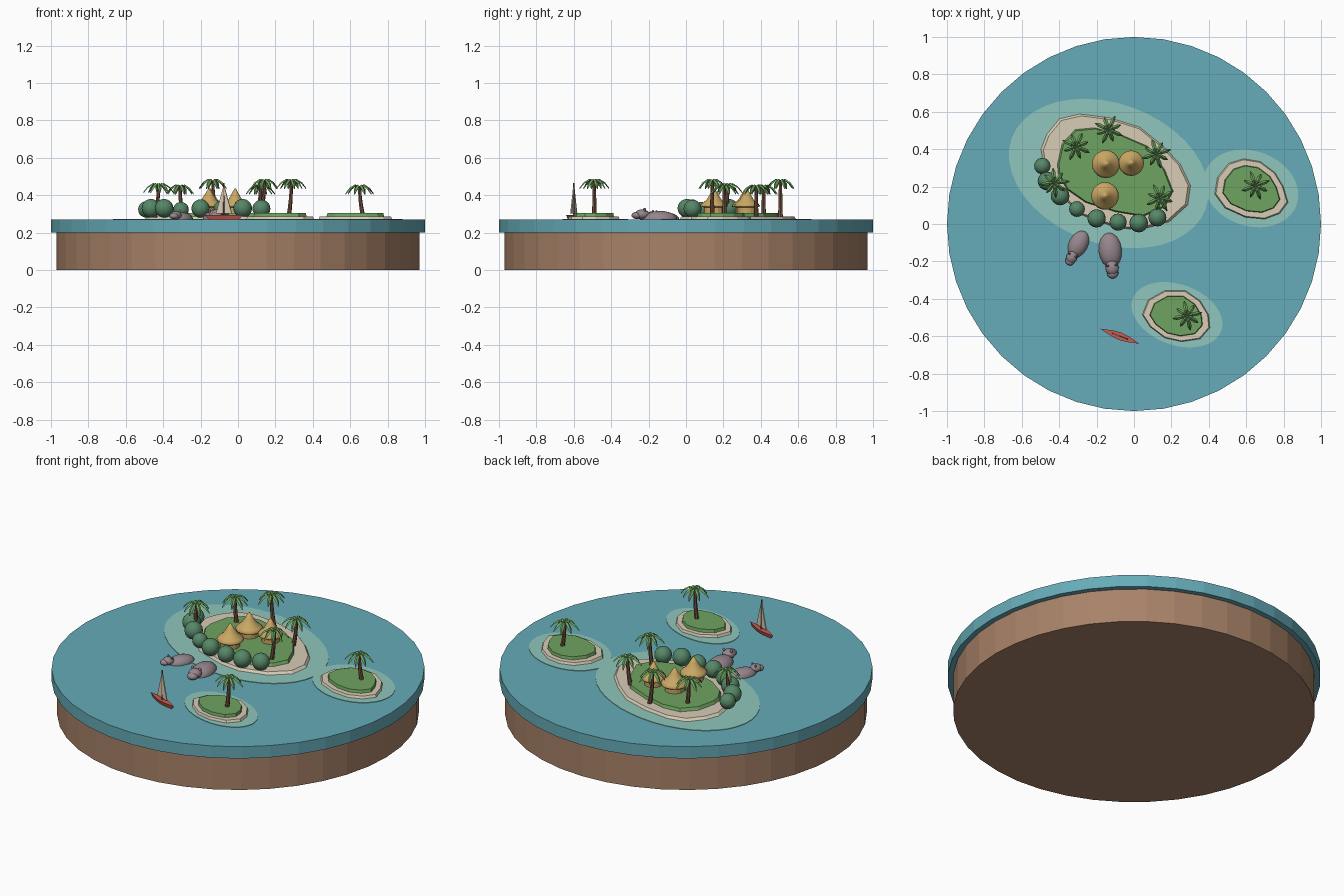
import bpy, bmesh
from math import sin, cos, pi, radians
from mathutils import Matrix, Vector

cube = bpy.data.objects.get("Cube")
if cube:
    bpy.data.objects.remove(cube, do_unlink=True)

WATER = 0.27   # height of the sea surface


def material(name, *rgb):
    color = [((c / 255 + 0.055) / 1.055) ** 2.4 for c in rgb] + [1.0]
    mat = bpy.data.materials.new(name)
    mat.use_nodes = True
    mat.diffuse_color = color
    bsdf = mat.node_tree.nodes["Principled BSDF"]
    bsdf.inputs["Base Color"].default_value = color
    bsdf.inputs["Roughness"].default_value = 0.8
    return mat


sea = material("sea blue", 102, 171, 184)
shallow = material("shallow water", 142, 198, 188)
earth = material("earth brown", 168, 130, 104)
sand = material("sand", 217, 204, 182)
green = material("grass green", 110, 164, 96)
leaf = material("bush green", 86, 135, 104)
wood = material("palm wood", 122, 84, 66)
hide = material("grey hide", 150, 134, 141)
red = material("boat red", 200, 92, 80)
thatch = material("straw", 203, 168, 100)


def finish(name, bm, mat, smooth=False):
    bmesh.ops.recalc_face_normals(bm, faces=bm.faces)
    mesh = bpy.data.meshes.new(name)
    bm.to_mesh(mesh)
    bm.free()
    mesh.materials.append(mat)
    for poly in mesh.polygons:
        poly.use_smooth = smooth
    obj = bpy.data.objects.new(name, mesh)
    bpy.context.collection.objects.link(obj)
    return obj


def loft(bm, rings):
    """Skin a stack of equal-length rings and cap both ends."""
    rows = [[bm.verts.new(p) for p in ring] for ring in rings]
    for a, b in zip(rows, rows[1:]):
        for i in range(len(a)):
            j = (i + 1) % len(a)
            bm.faces.new((a[i], a[j], b[j], b[i]))
    bm.faces.new(rows[0])
    bm.faces.new(rows[-1])


def circle(x, y, z, r, sides):
    return [(x + r * cos(2 * pi * i / sides), y + r * sin(2 * pi * i / sides), z)
            for i in range(sides)]


def lathe(name, x, y, profile, sides, mat, smooth=False):
    bm = bmesh.new()
    loft(bm, [circle(x, y, z, r, sides) for r, z in profile])
    return finish(name, bm, mat, smooth)


def ball(bm, center, radii, turn=Matrix()):
    place = turn @ Matrix.Translation(center) @ Matrix.Diagonal((*radii, 1))
    bmesh.ops.create_uvsphere(bm, u_segments=16, v_segments=10, radius=1, matrix=place)


def scaled(outline, k):
    xs, ys = zip(*outline)
    cx, cy = (min(xs) + max(xs)) / 2, (min(ys) + max(ys)) / 2
    return [(cx + (x - cx) * k, cy + (y - cy) * k) for x, y in outline]


def slab(name, outline, low, high, taper, mat):
    bm = bmesh.new()
    loft(bm, [[(x, y, low) for x, y in outline],
              [(x, y, high) for x, y in scaled(outline, taper)]])
    return finish(name, bm, mat)


# Round base of earth with the sea on top
lathe("earth_base", 0, 0, [(0.97, 0), (0.97, 0.2)], 40, earth)
lathe("sea_disc", 0, 0, [(1, 0.2), (1, WATER)], 40, sea)

# Pale shallows around each island
for name, x, y, a, b in (("main", -0.135, 0.27, 0.552, 0.375),
                         ("east", 0.625, 0.19, 0.26, 0.2),
                         ("south", 0.23, -0.485, 0.252, 0.162)):
    spin = Matrix.Rotation(radians(-20), 2)
    ring = [spin @ Vector((a * px, b * py)) + Vector((x, y))
            for px, py, _ in circle(0, 0, 0, 1, 40)]
    slab(name + "_shallows", ring, WATER - 0.002, WATER + 0.003, 1, shallow)

# Islands: a sand slab with a grass slab on it
main_sand = [(-.5, .4), (-.47, .48), (-.4, .565), (-.29, .59), (-.13, .57), (.03, .52),
             (.155, .42), (.25, .32), (.305, .205), (.29, .1), (.19, .01), (.03, -.035),
             (-.1, -.02), (-.29, .05), (-.4, .16), (-.48, .27)]
main_grass = [(-.41, .32), (-.385, .43), (-.315, .505), (-.21, .515), (-.075, .48),
              (.075, .415), (.165, .29), (.21, .175), (.165, .09), (.05, .04),
              (-.1, .065), (-.26, .115), (-.36, .185), (-.405, .265)]
east_sand = [(.43, .16), (.445, .25), (.505, .325), (.585, .35), (.675, .335), (.755, .275),
             (.8, .2), (.825, .115), (.78, .055), (.7, .025), (.595, .035), (.485, .085)]
south_sand = [(.043, -.485), (.075, -.405), (.165, -.355), (.275, -.355), (.355, -.41),
              (.4, -.485), (.407, -.555), (.355, -.615), (.255, -.63), (.165, -.61),
              (.085, -.55)]
for name, beach, lawn in (("main", main_sand, main_grass),
                          ("east", east_sand, scaled(east_sand, 0.78)),
                          ("south", south_sand, scaled(south_sand, 0.78))):
    slab(name + "_sand", beach, WATER, 0.287, 0.96, sand)
    slab(name + "_grass", lawn, 0.286, 0.304, 0.97, green)


# Palms: a curved tapering trunk and a crown of drooping fronds
def palm(name, x, y, top, lean):
    bm = bmesh.new()
    steps = 4
    loft(bm, [circle(x + lean * (1 - i / steps) ** 2, y, WATER + 0.01 +
                     (top - 0.02 - WATER) * i / steps, 0.013 - 0.0012 * i, 7)
              for i in range(steps + 1)])
    finish(name + "_trunk", bm, wood)
    bm = bmesh.new()
    count = 8
    for k in range(count):
        turn = Matrix.Translation((x, y, top - 0.014)) @ \
            Matrix.Rotation(2 * pi * k / count + 9 * x, 4, "Z")
        reach = 1 if k % 2 else 0.86
        loft(bm, [[turn @ Vector((r * reach, side * w, z + ridge))
                   for side, ridge in ((-1, -0.004), (0, 0.004), (1, -0.004))]
                  for r, z, w in ((0, 0, .005), (.028, .01, .01),
                                  (.058, -.008, .011), (.08, -.036, .002))])
    finish(name + "_fronds", bm, green)


for i, spot in enumerate(((-.135, .505, .487, .02), (-.31, .415, .457, .012),
                          (.12, .375, .457, -.02), (.14, .14, .487, -.02),
                          (-.425, .22, .465, -.02), (.65, .205, .457, .02),
                          (.285, -.49, .487, -.015))):
    palm(f"palm_{i + 1}", *spot)

# Round bushes along the front shore
for i, (x, y, r) in enumerate(((-.49, .31, .044), (-.465, .23, .05), (-.395, .15, .05),
                               (-.305, .08, .042), (-.2, .03, .049), (-.085, .01, .046),
                               (.025, .005, .05), (.125, .035, .048))):
    bm = bmesh.new()
    ball(bm, (x, y, 0.28 + r), (r, r, r))
    finish(f"bush_{i + 1}", bm, leaf, True)

# Thatched huts: round wall under a flared pointed roof
for i, (x, y, r) in enumerate(((-.15, .32, .075), (-.015, .325, .068), (-.155, .15, .074))):
    lathe(f"hut_wall_{i + 1}", x, y, [(r * 0.72, 0.3), (r * 0.72, 0.345)], 16, thatch)
    lathe(f"hut_roof_{i + 1}", x, y,
          [(r * 0.7, 0.335), (r * 0.97, 0.338), (r, 0.345), (r * 0.85, 0.358),
           (r * 0.55, 0.375), (r * 0.3, 0.405), (0.003, 0.437)], 20, thatch, True)


# Wading hippos: rounded body, head, muzzle and ears
def hippo(name, x, y, size, angle):
    turn = Matrix.Translation((x, y, WATER)) @ Matrix.Rotation(radians(angle), 4, "Z") @ \
        Matrix.Scale(size, 4)
    bm = bmesh.new()
    ball(bm, (0, 0, 0), (0.062, 0.095, 0.046), turn)
    ball(bm, (0, -0.095, 0.027), (0.036, 0.04, 0.027), turn)
    ball(bm, (0, -0.122, 0.022), (0.031, 0.03, 0.02), turn)
    for side in (-1, 1):
        ball(bm, (side * 0.023, -0.082, 0.051), (0.008, 0.006, 0.01), turn)
    finish(name, bm, hide, True)


hippo("large_hippo", -0.127, -0.14, 1, 6)
hippo("small_hippo", -0.297, -0.108, 0.82, -27)

# Sailing boat: pointed flared hull, mast and triangular sail
place = Matrix.Translation((-0.075, -0.6, WATER)) @ Matrix.Rotation(radians(-21), 4, "Z")
bm = bmesh.new()
plan = [(1, 0), (0.4, 0.75), (0, 1), (-0.4, 0.75), (-1, 0),
        (-0.4, -0.75), (0, -1), (0.4, -0.75)]
loft(bm, [[place @ Vector((px * a, py * b, z)) for px, py in plan]
          for a, b, z in ((.085, .012, -.002), (.113, .021, .023))])
finish("boat_hull", bm, red)
bm = bmesh.new()
loft(bm, [[place @ Vector((px, thick, pz)) for px, pz in
           ((-0.045, 0.033), (0.045, 0.033), (0, 0.185))] for thick in (-0.003, 0.003)])
finish("boat_sail", bm, sand)
lathe("boat_mast", -0.075, -0.6, [(0.005, WATER + 0.02), (0.004, WATER + 0.195)], 8, wood)
